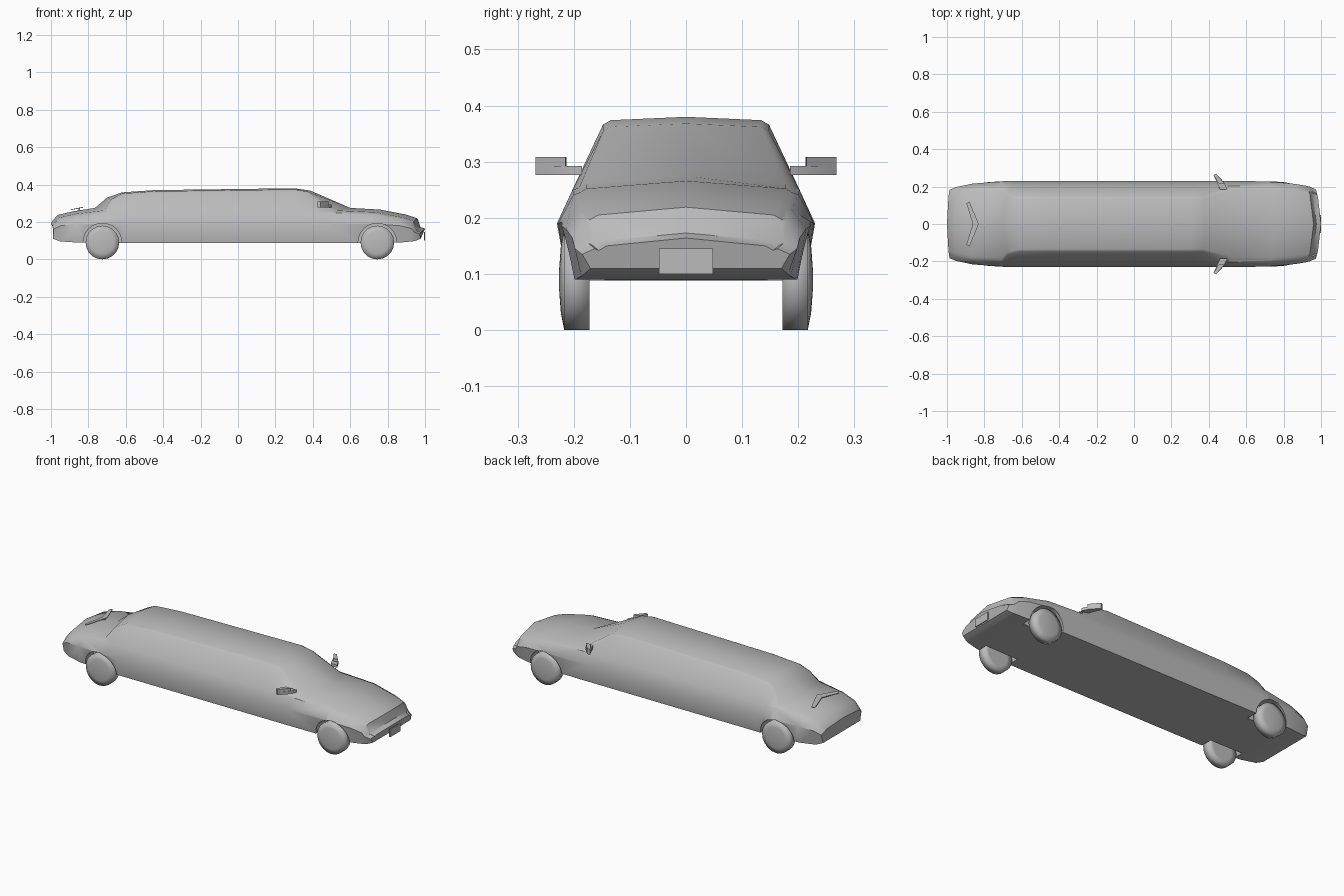
import bpy
import bmesh
import math

default_cube = bpy.data.objects.get("Cube")
if default_cube:
    bpy.data.objects.remove(default_cube, do_unlink=True)

# Single paint colour
paint = bpy.data.materials.new("grey_paint")
paint.use_nodes = True
grey = (0.5, 0.5, 0.5, 1)
paint.diffuse_color = grey
paint.node_tree.nodes["Principled BSDF"].inputs["Base Color"].default_value = grey


def make_object(name, bm, smooth_angle=None):
    """Turn a bmesh into a painted object, optionally smooth shaded."""
    bmesh.ops.recalc_face_normals(bm, faces=bm.faces)
    mesh = bpy.data.meshes.new(name)
    bm.to_mesh(mesh)
    bm.free()
    mesh.materials.append(paint)
    obj = bpy.data.objects.new(name, mesh)
    bpy.context.scene.collection.objects.link(obj)
    if smooth_angle:
        shade(obj, smooth_angle)
    return obj


def shade(obj, angle):
    bpy.ops.object.select_all(action="DESELECT")
    obj.select_set(True)
    bpy.context.view_layer.objects.active = obj
    bpy.ops.object.shade_smooth_by_angle(angle=math.radians(angle))


def loft(rings):
    """Skin a list of closed rings and cap both ends."""
    bm = bmesh.new()
    loops = [[bm.verts.new(point) for point in ring] for ring in rings]
    for first, second in zip(loops, loops[1:]):
        count = len(first)
        for i in range(count):
            j = (i + 1) % count
            bm.faces.new((first[i], first[j], second[j], second[i]))
    bm.faces.new(loops[0])
    bm.faces.new(loops[-1])
    return bm


def prism(outline, low, high):
    """Extrude a plan outline between two heights."""
    return loft([[(x, y, z) for x, y in outline] for z in (low, high)])


def box_ring(x, half_width, low, high):
    return [(x, -half_width, low), (x, half_width, low),
            (x, half_width, high), (x, -half_width, high)]


def body_section(x, bottom, belt, top, width, bow):
    """Car cross-section: the greenhouse narrows as the top gets higher."""
    cabin = min(max((top - 0.27) / 0.09, 0), 1)
    shoulder_z = min(0.25, top - 0.025)
    shoulder_z = max(shoulder_z, belt + 0.01)
    shoulder = width * 0.88
    roof = (1 - cabin) * width * 0.84 + cabin * 0.148
    crown = 0.006 + 0.008 * (1 - cabin)
    side = [(0, top), (roof - 0.014, top - crown),
            (roof, top - crown - 0.008), (shoulder, shoulder_z),
            (width, belt), (width * 0.92, bottom)]
    half = [(x - bow * y * y, y, z) for y, z in side]
    return half + [(px, -y, z) for px, y, z in reversed(half[1:])]


# Body sections from tail to nose: x, bottom, belt, top, half width, plan bow
sections = [
    (-1.0, 0.11, 0.16, 0.195, 0.183, -0.4),
    (-0.965, 0.096, 0.18, 0.237, 0.198, -0.4),
    (-0.88, 0.09, 0.19, 0.257, 0.216, -0.4),
    (-0.765, 0.088, 0.19, 0.275, 0.23, -1.5),
    (-0.70, 0.088, 0.19, 0.33, 0.23, -1),
    (-0.62, 0.088, 0.19, 0.358, 0.23, 0),
    (-0.45, 0.088, 0.19, 0.37, 0.23, 0),
    (0.30, 0.088, 0.19, 0.38, 0.23, 0),
    (0.385, 0.088, 0.19, 0.368, 0.23, 0.7),
    (0.60, 0.088, 0.19, 0.275, 0.23, 2.4),
    (0.76, 0.088, 0.19, 0.266, 0.228, 0.8),
    (0.90, 0.09, 0.18, 0.239, 0.214, 0.8),
    (0.96, 0.096, 0.165, 0.219, 0.203, 0.8),
    (0.975, 0.099, 0.145, 0.173, 0.198, 0.8),
    (1.0, 0.11, 0.135, 0.164, 0.185, 0.8),
]
body = make_object("body", loft([body_section(*row) for row in sections]))


def wheel_ring(x, y, z, radius, steps):
    return [(x + radius * math.cos(math.tau * i / steps), y,
             z + radius * math.sin(math.tau * i / steps))
            for i in range(steps)]


# Wheels with rounded outer faces, and the arches cut for them
wheel_profile = [(0.172, 0.06), (0.172, 0.09), (0.217, 0.09),
                 (0.223, 0.06), (0.226, 0.02)]
for end, x in (("rear", -0.725), ("front", 0.745)):
    for label, side in (("left", 1), ("right", -1)):
        arch = [wheel_ring(x, side * y, 0.09, 0.103, 24) for y in (0.145, 0.3)]
        cutter = make_object(end + "_" + label + "_arch_cutter", loft(arch))
        cutter.hide_render = True
        cutter.hide_set(True)
        cut = body.modifiers.new("arch", "BOOLEAN")
        cut.operation = "DIFFERENCE"
        cut.solver = "EXACT"
        cut.object = cutter
        rings = [wheel_ring(x, side * y, 0.09, r, 20) for y, r in wheel_profile]
        make_object(end + "_" + label + "_wheel", loft(rings), 100)

# Bake the arches into the body and remove the cutters
graph = bpy.context.evaluated_depsgraph_get()
cut_mesh = bpy.data.meshes.new_from_object(body.evaluated_get(graph))
body.modifiers.clear()
body.data = cut_mesh
for obj in list(bpy.data.objects):
    if obj.name.endswith("_cutter"):
        bpy.data.objects.remove(obj, do_unlink=True)
shade(body, 38)

# Door mirrors: a swept arm with a housing on top
arm = [(0.50, 0.185), (0.46, 0.185), (0.425, 0.262), (0.44, 0.268), (0.48, 0.225)]
housing = [(0.485, 0.215), (0.455, 0.213), (0.425, 0.262), (0.44, 0.268)]
for label, side in (("left", 1), ("right", -1)):
    for part, plan, low, high in (("arm", arm, 0.276, 0.292),
                                  ("housing", housing, 0.29, 0.308)):
        outline = [(x, side * y) for x, y in plan]
        make_object(label + "_mirror_" + part, prism(outline, low, high), 30)

# Front number plate
make_object("front_plate", loft([box_ring(x, 0.048, 0.1, 0.145)
                                 for x in (0.994, 1.0)]))

# Swept aerial over the boot lid, on a short stalk
half = [(-0.83, 0), (-0.88, 0.12), (-0.896, 0.11), (-0.862, 0)]
chevron = half + [(half[2][0], -half[2][1]), (half[1][0], -half[1][1])]
aerial = prism(chevron, 0.27, 0.274)
for vert in aerial.verts:
    vert.co.z += (vert.co.x + 0.86) * 0.2
make_object("boot_aerial", aerial)
make_object("aerial_stalk", loft([box_ring(x, 0.004, 0.25, 0.272)
                                  for x in (-0.852, -0.844)]))
